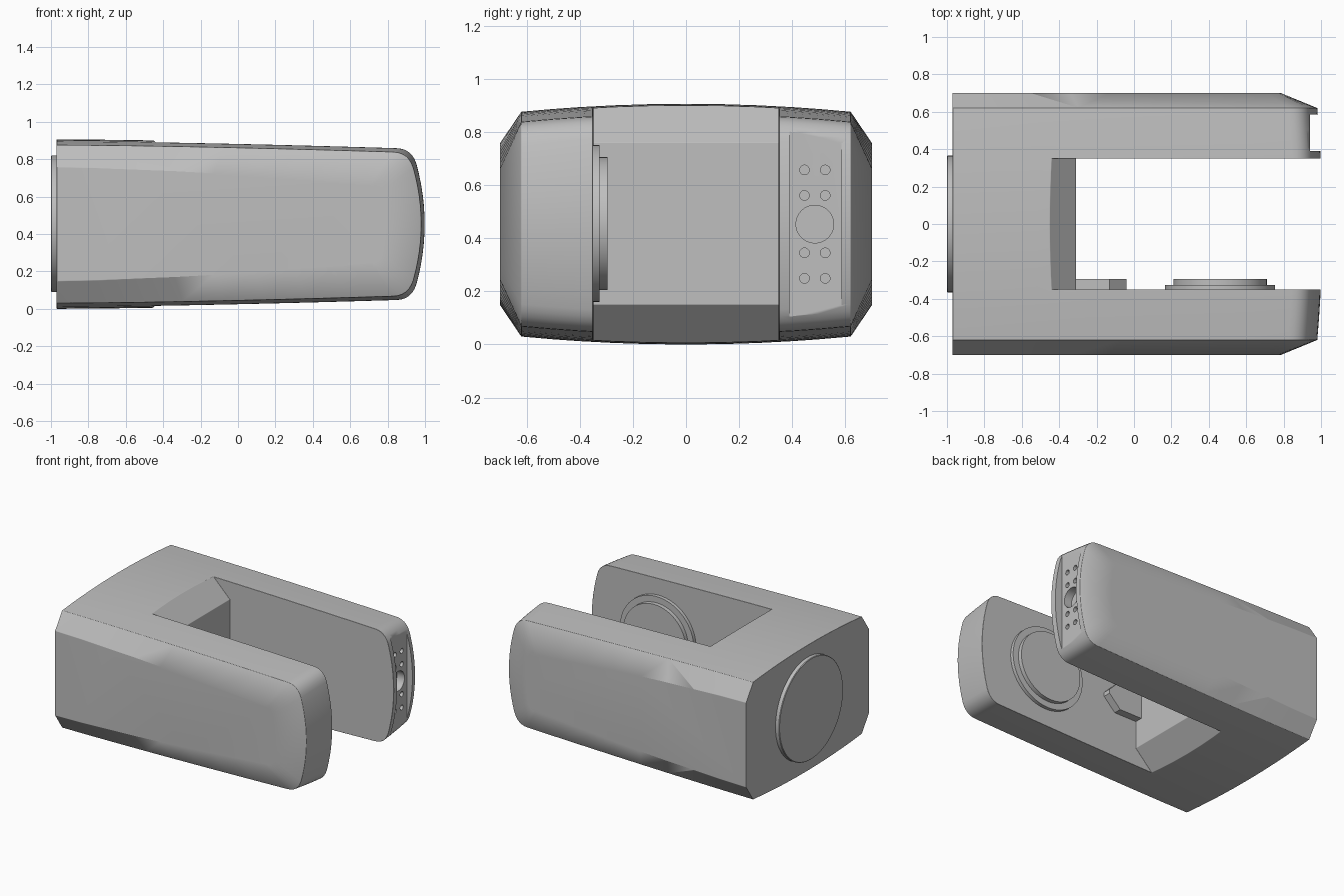
import bpy, bmesh, math

cube = bpy.data.objects.get("Cube")
if cube:
    bpy.data.objects.remove(cube)

MID = 0.453   # height of the horizontal symmetry plane
BACK = -0.97  # x of the flat closed end

grey = bpy.data.materials.new("light grey")
grey.use_nodes = True
COLOUR = (0.52, 0.52, 0.52, 1)
grey.diffuse_color = COLOUR
grey.node_tree.nodes["Principled BSDF"].inputs["Base Color"].default_value = COLOUR


def finish(bm, name):
    bmesh.ops.recalc_face_normals(bm, faces=bm.faces)
    mesh = bpy.data.meshes.new(name)
    bm.to_mesh(mesh)
    bm.free()
    ob = bpy.data.objects.new(name, mesh)
    mesh.materials.append(grey)
    bpy.context.collection.objects.link(ob)
    return ob


def loft(rings, name):
    """Skin closed rings of equal length and cap both ends."""
    bm = bmesh.new()
    rows = [[bm.verts.new(p) for p in ring] for ring in rings]
    n = len(rows[0])
    for a, b in zip(rows, rows[1:]):
        for i in range(n):
            j = (i + 1) % n
            bm.faces.new((a[i], a[j], b[j], b[i]))
    bm.faces.new(rows[0])
    bm.faces.new(rows[-1])
    return finish(bm, name)


def prism(points, y0, y1, name):
    return loft([[(x, y, z) for x, z in points] for y in (y0, y1)], name)


def disc(axis, centre, steps, name, sides=64):
    """Stepped round plate: steps are (offset along axis, radius)."""
    rings = []
    for off, r in steps:
        ring = []
        for i in range(sides):
            a = math.tau * i / sides
            u, v = r * math.cos(a), r * math.sin(a)
            p = (off, u, v) if axis == "x" else (u, off, v)
            ring.append(tuple(c + d for c, d in zip(centre, p)))
        rings.append(ring)
    return loft(rings, name)


def select(ob):
    bpy.ops.object.select_all(action="DESELECT")
    ob.select_set(True)
    bpy.context.view_layer.objects.active = ob


def apply(ob, kind, **settings):
    mod = ob.modifiers.new(kind, kind)
    for key, value in settings.items():
        setattr(mod, key, value)
    select(ob)
    bpy.ops.object.modifier_apply(modifier=mod.name)


def cut(ob, cutter):
    apply(ob, "BOOLEAN", operation="DIFFERENCE", solver="EXACT", object=cutter)
    bpy.data.objects.remove(cutter)


def outline(y, end, half0, half1, bulge, corner):
    """Tapered side profile with rounded corners and a bowed end."""
    top = []
    x1 = end - bulge - corner
    for i in range(9):                      # gently falling top edge
        t = i / 8
        top.append((BACK + (x1 - BACK) * t, half0 - (half0 - half1) * t ** 1.5))
    s = 1 - corner / half1                  # rounded corner
    p0, p1, p2 = (x1, half1), (end - bulge, half1), (end - bulge * s * s, half1 * s)
    for i in range(1, 7):
        t = i / 6
        top.append(tuple((1 - t) ** 2 * a + 2 * t * (1 - t) * b + t * t * c
                         for a, b, c in zip(p0, p1, p2)))
    for i in range(1, 6):                   # bowed end
        d = s * (1 - i / 6)
        top.append((end - bulge * d * d, half1 * d))
    ring = top + [(end, 0)] + [(x, -h) for x, h in reversed(top)]
    return [(x, y, MID + h) for x, h in ring]


def section(y):
    """Body outline at depth y, including the crown across the top."""
    if abs(y) > 0.65:
        return outline(y, 0.785, 0.305, 0.21, 0.025, 0.05)
    q = (y / 0.62) ** 2
    half = 0.453 - 0.03 * q
    return outline(y, 1.007 - 0.027 * q, half, half - 0.037, 0.07, 0.085)


# U-shaped housing
depths = [0.7, 0.62, 0.5, 0.4, 0.27, 0.14]
body = loft([section(y) for y in [-d for d in depths] + [0] + depths[::-1]], "housing")
gap = [(-0.31, 0.15), (-0.31, 0.76), (-0.51, 0.96), (1.3, 0.96), (1.3, -0.05), (-0.51, -0.05)]
cut(body, prism(gap, -0.35, 0.35, "gap_cutter"))
apply(body, "BEVEL", width=0.012, segments=3, limit_method="ANGLE",
      angle_limit=math.radians(32), use_clamp_overlap=True)

# Recessed connector panel in the tip of the rear arm
cut(body, prism([(0.94, -0.1), (0.94, 1), (1.1, 1), (1.1, -0.1)], 0.39, 0.585, "panel_cutter"))
holes = [(0.485, MID, 0.071)]
holes += [(0.485 + s * 0.039, MID + t * dz, 0.018)
          for s in (-1, 1) for t in (-1, 1) for dz in (0.108, 0.204)]
for y, z, r in holes:
    cut(body, disc("x", (0.94, y, z), [(-0.06, r), (0.1, r)], "hole_cutter", 32))

# Round cover on the closed end
cover = disc("x", (BACK, 0, 0.455), [(0.02, 0.365), (-0.026, 0.365), (-0.03, 0.361)], "end_cover", 96)

# Stepped round pad on the inside of the front arm
pad = disc("y", (0.46, -0.35, 0.455),
           [(-0.02, 0.295), (0.025, 0.295), (0.025, 0.25), (0.055, 0.25)], "round_pad", 96)

# Chamfered block beside the pad
block = prism([(-0.33, 0.35), (-0.13, 0.35), (-0.04, 0.44),
               (-0.04, 0.47), (-0.13, 0.56), (-0.33, 0.56)], -0.37, -0.295, "inner_block")

for ob in (body, cover, pad, block):
    select(ob)
    bpy.ops.object.shade_smooth_by_angle(angle=math.radians(30))
    mod = ob.modifiers.new("weighted normals", "WEIGHTED_NORMAL")
    mod.keep_sharp = True
